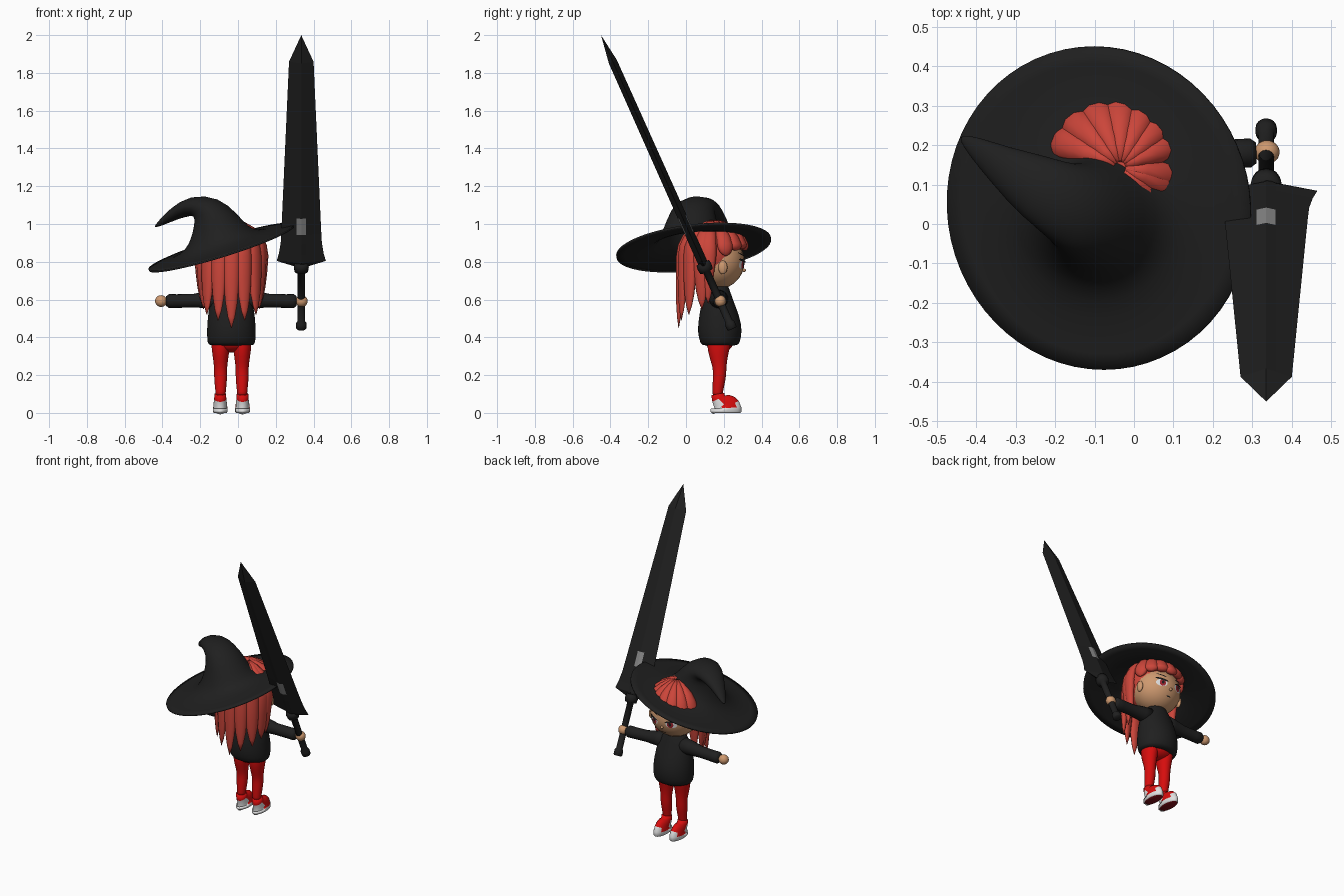
import bpy, bmesh
from math import sin, cos, pi, radians, sqrt
from mathutils import Vector as V

cube = bpy.data.objects.get("Cube")
if cube:
    bpy.data.objects.remove(cube)


def material(name, r, g, b):
    m = bpy.data.materials.new(name)
    m.use_nodes = True
    m.diffuse_color = (r, g, b, 1)
    bsdf = m.node_tree.nodes["Principled BSDF"]
    bsdf.inputs["Base Color"].default_value = (r, g, b, 1)
    bsdf.inputs["Roughness"].default_value = 0.8
    return m


BLACK = material("black cloth", .014, .014, .014)
HAIR = material("hair red", .6, .06, .042)
PANTS = material("bright red", .68, .004, .004)
SKIN = material("skin", .62, .32, .16)
WHITE = material("white", .75, .75, .75)
SOLE = material("dark red", .2, .004, .008)
IRIS = material("iris red", .38, .02, .03)
GREY = material("emblem grey", .25, .25, .25)

CX = -.035            # middle of the figure
X, Y, Z = V((1, 0, 0)), V((0, 1, 0)), V((0, 0, 1))


def finish(name, bm, mats, smooth=True, rule=None):
    bmesh.ops.remove_doubles(bm, verts=bm.verts, dist=1e-5)
    bmesh.ops.recalc_face_normals(bm, faces=bm.faces)
    for f in bm.faces:
        f.smooth = smooth
        if rule:
            f.material_index = rule(f.calc_center_median(), f.normal)
    me = bpy.data.meshes.new(name)
    bm.to_mesh(me)
    bm.free()
    for m in mats:
        me.materials.append(m)
    ob = bpy.data.objects.new(name, me)
    bpy.context.collection.objects.link(ob)
    return ob


def loft(name, centers, radii, mats, ref=Y, normals=None, seg=16, caps=True, rule=None, subsurf=0):
    """Elliptical rings along a path; the first radius lies along ref."""
    bm = bmesh.new()
    pts = [V(c) for c in centers]
    rings = []
    for i, p in enumerate(pts):
        n = V(normals[i]) if normals else pts[min(i + 1, len(pts) - 1)] - pts[max(i - 1, 0)]
        n.normalize()
        u = (ref - n * n.dot(ref)).normalized()
        w = n.cross(u)
        ru, rw = radii[i]
        rings.append([bm.verts.new(p + u * ru * cos(2 * pi * k / seg) + w * rw * sin(2 * pi * k / seg))
                      for k in range(seg)])
    for a, b in zip(rings, rings[1:]):
        for k in range(seg):
            bm.faces.new((a[k], a[(k + 1) % seg], b[(k + 1) % seg], b[k]))
    if caps:
        bm.faces.new(rings[0])
    bm.faces.new(rings[-1])
    ob = finish(name, bm, mats, rule=rule)
    if subsurf:
        ob.modifiers.new("smooth", "SUBSURF").levels = subsurf
    return ob


def ball(name, center, scale, mat):
    bm = bmesh.new()
    bmesh.ops.create_uvsphere(bm, u_segments=24, v_segments=14, radius=1)
    for v in bm.verts:
        v.co = V(center) + V(a * b for a, b in zip(v.co, scale))
    return finish(name, bm, [mat])


# Hat: one loft from brim edge to drooping tip
tilt = (-.31, -.12, 1)
hat = [((-.09, .04, .88), tilt, .415, .405), ((-.09, .04, .882), tilt, .33, .32),
       ((-.1, .03, .895), tilt, .22, .22), ((-.1, .02, .935), tilt, .16, .163),
       ((-.115, .03, 1.03), (-.2, 0, 1), .13, .115), ((-.165, .045, 1.092), (-.6, .2, .8), .105, .083),
       ((-.25, .095, 1.1), (-1, .55, .1), .085, .055), ((-.34, .15, 1.055), (-1, .6, -.5), .05, .035),
       ((-.41, .2, 1.005), (-1, .6, -.6), .025, .016), ((-.44, .22, .985), (-1, .6, -.6), .006, .004)]
ob = loft("hat", [h[0] for h in hat], [h[2:] for h in hat], [BLACK],
          normals=[h[1] for h in hat], seg=32, caps=False, subsurf=1)
ob.modifiers.new("thickness", "SOLIDIFY").thickness = .01

# Head, ears, nose, neck
HC, HR = V((CX, .165, .8)), V((.155, .145, .145))
ball("head", HC, HR, SKIN)
ball("nose", (CX, .306, .755), (.009, .011, .009), SKIN)
loft("neck", [(CX, .17, .64), (CX, .17, .7)], [(.04, .04)] * 2, [SKIN])
for side, s in (("left", 1), ("right", -1)):
    ball(side + "_ear", (CX + s * .152, .195, .77), (.014, .024, .036), SKIN)


def face_patch(name, dx, z, w, h, off, mat, slope=0):
    """Thin painted shape lying on the face."""
    bm = bmesh.new()
    bmesh.ops.create_circle(bm, cap_ends=True, cap_tris=True, segments=16, radius=1)
    for v in bm.verts:
        px, pz = dx + v.co.x * w, z + v.co.y * h + slope * v.co.x * w
        q = 1 - (px / HR.x) ** 2 - ((pz - HC.z) / HR.z) ** 2
        v.co = (CX + px, HC.y + HR.y * sqrt(max(q, 0)) + off, pz)
    for f in bm.faces:
        if f.normal.y < 0:
            f.normal_flip()
    return finish(name, bm, [mat])


for side, s in (("left", 1), ("right", -1)):
    face_patch(side + "_eye_white", s * .062, .785, .034, .023, .002, WHITE)
    face_patch(side + "_iris", s * .058, .785, .019, .022, .004, IRIS)
    face_patch(side + "_pupil", s * .058, .787, .008, .011, .006, BLACK)
    face_patch(side + "_lash", s * .064, .806, .038, .007, .007, BLACK, s * .2)
    face_patch(side + "_brow", s * .062, .838, .032, .004, .004, BLACK, s * .3)
face_patch("mouth", 0, .715, .017, .003, .003, BLACK)

# Hair: scalp plus tapering locks that fan out from the crown
ball("scalp", (CX, .13, .84), (.168, .157, .165), HAIR)
tips = [.45, .49, .52, .55, .58, .83, .86, .87, .86]
for k in range(-7, 9):
    j = abs(k)
    turn = radians(k * 22.5 if j != 4 else k * 20)
    out = V((sin(turn), -cos(turn), 0))
    side = V((cos(turn), sin(turn), 0))
    root = V((CX, .145, .83))
    path, size = [], []
    last = 90 if j < 5 else 70
    for t in range(6):
        th = radians(4 + (last - 4) * t / 5)
        path.append(root + out * .172 * sin(th) + Z * .168 * cos(th))
        size.append((.012 + .034 * sin(th), .026))
    z0, r0 = path[-1].z, .172 * sin(radians(last))
    for f, width in ((.35, .042), (.65, .032), (.85, .019), (1, .002)):
        drop = z0 + (tips[j] - z0) * f
        r = r0 + (.012 if j < 3 else -.012 if j < 5 else .012) * f
        path.append(root + out * r + Z * (drop - root.z))
        size.append((width * (.8 if j == 4 else 1), .024 * width / .042))
    loft("hair_lock_%d" % (k + 8), path, size, [HAIR], ref=side, seg=10)

# Baggy top
top = [(.355, .18, .09, .115), (.365, .18, .105, .128), (.43, .18, .12, .131), (.5, .175, .11, .127),
       (.58, .167, .088, .116), (.635, .168, .07, .092), (.67, .17, .055, .062), (.69, .17, .045, .045)]
loft("top", [(CX, y, z) for z, y, a, b in top], [t[2:] for t in top], [BLACK], seg=24, subsurf=1)

# Limbs, hands and shoes on both sides
arm = [(.05, .6, .055), (.12, .6, .046), (.2, .594, .036), (.29, .592, .036), (.33, .592, .037), (.345, .592, .026)]
leg = [(.42, .18, .068, .052), (.35, .172, .063, .05), (.3, .172, .05, .043), (.24, .178, .036, .034),
       (.2, .178, .036, .036), (.15, .172, .032, .032), (.105, .167, .027, .027), (.09, .167, .027, .027)]
shoe = [(0, .212, .076, .034), (.006, .212, .082, .039), (.026, .212, .081, .039), (.028, .211, .077, .037),
        (.045, .202, .068, .036), (.06, .188, .052, .034), (.075, .173, .037, .032), (.1, .168, .035, .031)]


def shoe_colour(c, n):
    if n.z < -.9:
        return 2
    if c.z > .067:
        return 1
    return 0 if c.z < .028 or c.y < .19 or c.y > .262 else 1


for side, s in (("left", 1), ("right", -1)):
    loft(side + "_sleeve", [(CX + s * d, .17 + .03 * d, z) for d, z, r in arm],
         [(a[2], a[2]) for a in arm], [BLACK])
    ball(side + "_hand", (CX + s * .372, .182, .592), (.032, .03, .031), SKIN)
    hx = CX + s * .057
    loft(side + "_leg", [(hx, y, z) for z, y, a, b in leg], [g[2:] for g in leg], [PANTS], subsurf=1)
    loft(side + "_shoe", [(hx + s * .002, y, z) for z, y, a, b in shoe], [g[2:] for g in shoe],
         [WHITE, PANTS, SOLE], seg=24, rule=shoe_colour)
    for i, (y, z) in enumerate(((.222, .063), (.243, .05))):
        loft("%s_lace_%d" % (side, i + 1), [(hx - .022, y, z - .004), (hx, y, z), (hx + .022, y, z - .004)],
             [(.006, .004)] * 3, [WHITE], seg=8)
ball("hips", (CX, .178, .38), (.1, .075, .06), PANTS)

# Great sword: leaning back over the hand
HAND = V((.335, .18, .59))
AXIS = V((0, -.408, .913))
FLAT = AXIS.cross(X)
grip = [(-.16, .022), (-.155, .027), (-.125, .027), (-.115, .02), (.17, .02), (.175, .036), (.2, .04), (.225, .036)]
loft("sword_grip", [HAND + AXIS * s for s, r in grip], [(r, r) for s, r in grip], [BLACK], ref=X)

blade = [(.205, .04, .022), (.235, .13, .026), (.28, .118, .026), (.34, .109, .026), (.395, .106, .025),
         (.49, .102, .025), (1.39, .065, .023), (1.544, 0, 0)]
bm = bmesh.new()
for face in (1, -1):
    rows = []
    for s, w, t in blade:
        cols = [-w, -min(w, .024), 0, min(w, .024), w]
        rows.append([bm.verts.new(HAND + AXIS * s + X * c + FLAT * face * (t * (1 - abs(c) / w) if w else 0))
                     for c in cols])
    for a, b in zip(rows, rows[1:]):
        for i in range(4):
            bm.faces.new((a[i], a[i + 1], b[i + 1], b[i]))
    if face == 1:
        base = rows[0]
    else:
        bm.faces.new(base + rows[0][::-1])


def emblem(c, n):
    s = (c - HAND).dot(AXIS)
    return 1 if .4 < s < .48 and abs(c.x - HAND.x) < .024 else 0


finish("sword_blade", bm, [BLACK, GREY], smooth=False, rule=emblem)
